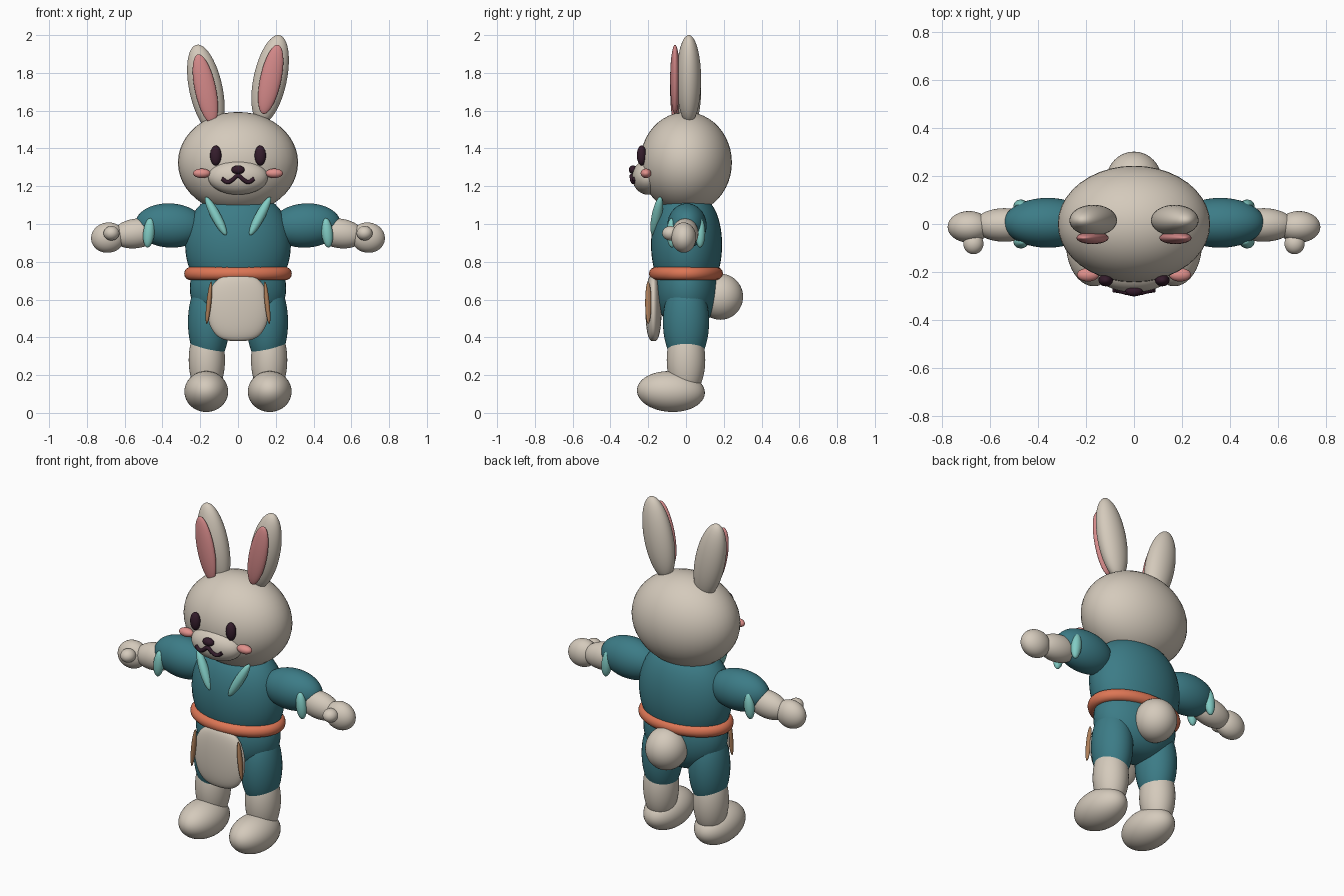
import bpy, bmesh, math
from mathutils import Matrix, Euler, Vector

cube = bpy.data.objects.get("Cube")
if cube:
    bpy.data.objects.remove(cube, do_unlink=True)


def material(name, r, g, b):
    m = bpy.data.materials.new(name)
    m.use_nodes = True
    m.diffuse_color = (r, g, b, 1)
    bsdf = next(n for n in m.node_tree.nodes if n.type == 'BSDF_PRINCIPLED')
    bsdf.inputs["Base Color"].default_value = (r, g, b, 1)
    bsdf.inputs["Roughness"].default_value = 0.7
    return m


FUR = material("cream_fur", .66, .59, .50)
TEAL = material("teal_cloth", .045, .20, .24)
MINT = material("mint_trim", .22, .60, .55)
ORANGE = material("orange_belt", .72, .18, .09)
PINK = material("ear_pink", .66, .25, .25)
BLUSH = material("cheek_pink", .75, .28, .26)
BROWN = material("tan_trim", .42, .21, .10)
DARK = material("dark_plum", .035, .012, .025)


def finish(name, bm, mat):
    for f in bm.faces:
        f.smooth = True
    me = bpy.data.meshes.new(name)
    bm.to_mesh(me)
    bm.free()
    me.materials.append(mat)
    ob = bpy.data.objects.new(name, me)
    bpy.context.collection.objects.link(ob)
    return ob


def blob(name, mat, loc, radii, tilt=0, pitch=0, fullness=1):
    """Ellipsoid; fullness below 1 squares off its top and bottom."""
    bm = bmesh.new()
    bmesh.ops.create_uvsphere(bm, u_segments=40, v_segments=24, radius=1)
    for v in bm.verts:
        ring = math.hypot(v.co.x, v.co.y)
        if ring > 1e-4:
            k = ring ** (fullness - 1)
            v.co.x *= k
            v.co.y *= k
    rot = Euler((math.radians(pitch), math.radians(tilt), 0)).to_matrix().to_4x4()
    bm.transform(Matrix.Translation(loc) @ rot @ Matrix.Diagonal((*radii, 1)))
    return finish(name, bm, mat)


def pair(name, mat, loc, radii, tilt=0, pitch=0):
    """The same blob on both sides of the body."""
    for side, s in (("left", 1), ("right", -1)):
        blob(f"{side}_{name}", mat, (loc[0] * s, loc[1], loc[2]), radii, tilt * s, pitch)


# Head and face
blob("head", FUR, (0, 0, 1.325), (.318, .243, .268))
blob("muzzle", FUR, (0, -.2, 1.248), (.158, .085, .093))
blob("nose", DARK, (0, -.28, 1.287), (.035, .022, .023))
pair("eye", DARK, (.118, -.235, 1.363), (.03, .025, .053))
pair("cheek", BLUSH, (.192, -.212, 1.268), (.046, .028, .025))

# Mouth: a rounded W bent over the muzzle
curve = bpy.data.curves.new("mouth", 'CURVE')
curve.dimensions = '3D'
curve.bevel_depth = .011
curve.bevel_resolution = 3
curve.use_fill_caps = True
spline = curve.splines.new('BEZIER')
half = [(.085, 1.24), (.055, 1.222), (.028, 1.235), (0, 1.255)]
points = [(-x, z) for x, z in half] + half[-2::-1]
spline.bezier_points.add(len(points) - 1)
for p, (x, z) in zip(spline.bezier_points, points):
    y = -.2 - .085 * math.sqrt(1 - (x / .158) ** 2 - ((z - 1.248) / .093) ** 2)
    p.co = (x, y - .003, z)
    p.handle_left_type = p.handle_right_type = 'AUTO'
curve.materials.append(DARK)
bpy.context.collection.objects.link(bpy.data.objects.new("mouth", curve))

# Ears, one set a little lower
for side, s, z in (("left", 1, 1.766), ("right", -1, 1.715)):
    blob(f"{side}_ear", FUR, (.17 * s, .015, z), (.088, .065, .239), 12 * s)
    blob(f"{side}_inner_ear", PINK, (.173 * s, -.058, z), (.056, .026, .187), 12 * s)

# Torso, hips and tail
blob("torso", TEAL, (0, .003, .89), (.28, .188, .27), fullness=.7)
blob("hips", TEAL, (0, .003, .66), (.255, .168, .21), fullness=.8)
blob("tail", FUR, (0, .182, .615), (.116, .12, .122))
pair("collar_flap", MINT, (.117, -.155, 1.042), (.026, .027, .116), 28, -10)

# Belt
bm = bmesh.new()
SEG, TUBE = 56, 14
rings = []
for i in range(SEG):
    a = math.tau * i / SEG
    ring = []
    for j in range(TUBE):
        t = math.tau * j / TUBE
        r = .033 * math.cos(t)
        ring.append(bm.verts.new(((.252 + r) * math.cos(a), (.163 + r) * math.sin(a),
                                  .737 + .035 * math.sin(t))))
    rings.append(ring)
for i in range(SEG):
    a, b = rings[i], rings[(i + 1) % SEG]
    for j in range(TUBE):
        k = (j + 1) % TUBE
        bm.faces.new((a[j], b[j], b[k], a[k]))
finish("belt", bm, ORANGE)

# Front apron with its edge trims
blob("apron", FUR, (0, -.172, .556), (.165, .043, .176), fullness=.65)
pair("apron_trim", BROWN, (.154, -.2, .583), (.013, .016, .113), -6)

# Legs and feet
pair("trouser_leg", TEAL, (.155, 0, .48), (.11, .122, .24))
pair("shin", FUR, (.165, 0, .28), (.096, .102, .2))
pair("foot", FUR, (.168, -.08, .113), (.116, .18, .108), pitch=-3)

# Arms and hands
pair("sleeve", TEAL, (.36, .005, .992), (.185, .104, .117), -3)
pair("front_cuff", MINT, (.472, -.075, .953), (.03, .027, .078), -6)
pair("back_cuff", MINT, (.472, .075, .953), (.03, .027, .078), -6)
pair("forearm", FUR, (.54, -.004, .95), (.13, .07, .078), 8)
pair("hand", FUR, (.688, -.012, .928), (.09, .066, .08), 10)
pair("thumb", FUR, (.67, -.082, .951), (.042, .044, .038))
